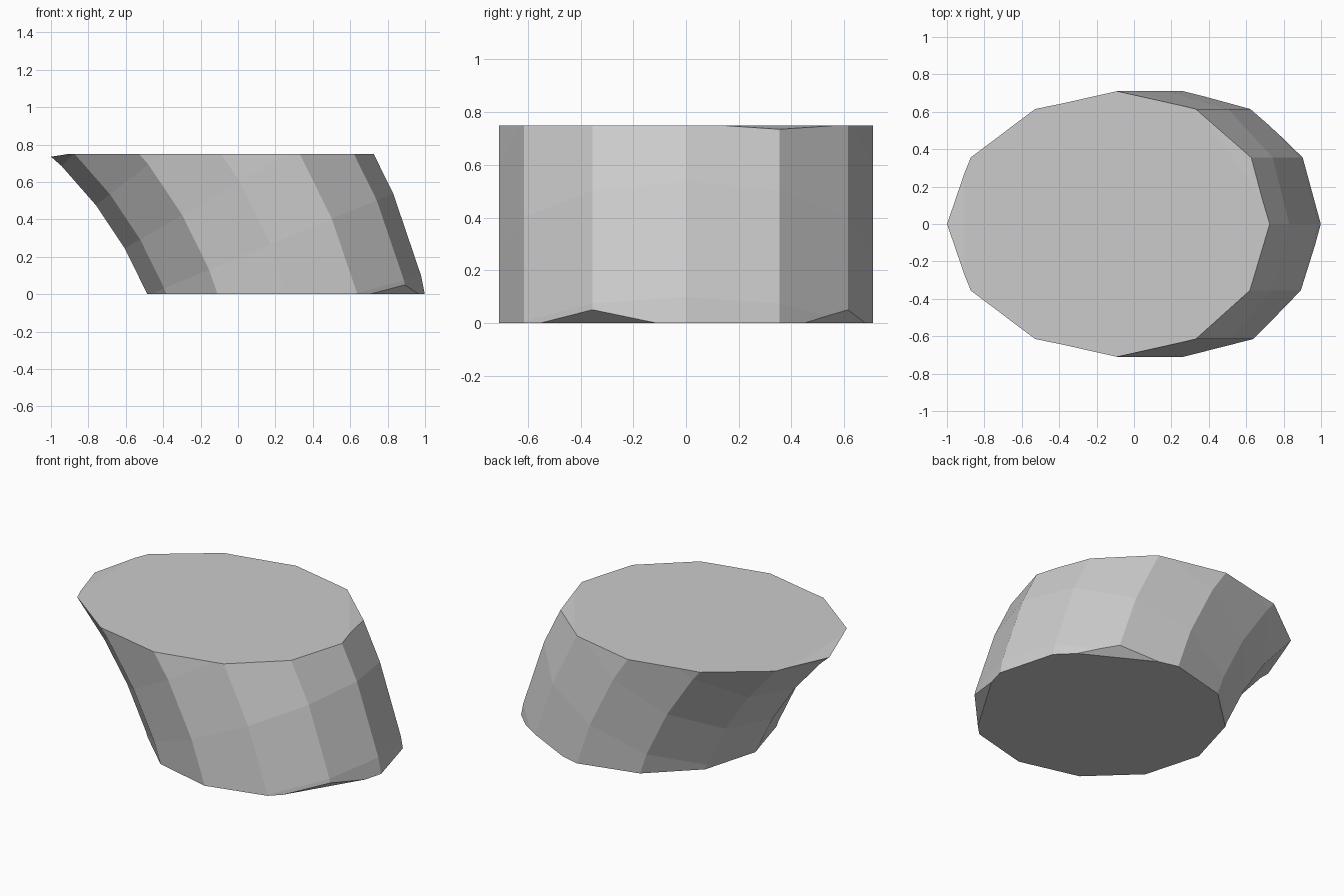
import bpy, bmesh
from math import sin, cos, radians, pi
from mathutils import Vector

if "Cube" in bpy.data.objects:
    bpy.data.objects.remove(bpy.data.objects["Cube"])

SIDES, BEND, TUBE = 12, 2.84, 0.71   # tube sides, bend radius, tube radius
CX, CZ, HEIGHT = -2.45, -0.82, 0.75  # bend centre and trimmed height

bm = bmesh.new()

# Bent twelve-sided tube, one ring every 7.5 degrees
rings = []
for k in range(10):
    t = radians(7.5 * k)
    ring = []
    for s in range(SIDES):
        a = 2 * pi * s / SIDES
        r = BEND + TUBE * cos(a)
        ring.append(bm.verts.new((CX + r * cos(t), TUBE * sin(a), CZ + r * sin(t))))
    rings.append(ring)
for lo, hi in zip(rings, rings[1:]):
    for s in range(SIDES):
        n = (s + 1) % SIDES
        bm.faces.new((lo[s], lo[n], hi[n], hi[s]))
bm.faces.new(rings[0][::-1])
bm.faces.new(rings[-1])
bmesh.ops.recalc_face_normals(bm, faces=bm.faces[:])


def trim(point, normal):
    """Remove everything on the normal's side and cap the opening."""
    geom = bm.verts[:] + bm.edges[:] + bm.faces[:]
    bmesh.ops.bisect_plane(bm, geom=geom, dist=1e-5, plane_co=point,
                           plane_no=normal, clear_outer=True)
    rim = [e for e in bm.edges if e.is_boundary]
    if rim:
        bmesh.ops.holes_fill(bm, edges=rim, sides=0)


# Flat bottom and top
trim(Vector((0, 0, 0)), Vector((0, 0, -1)))
trim(Vector((0, 0, HEIGHT)), Vector((0, 0, 1)))

# Small chipped corners: plane through an apex and two rim points
chips = [
    ((0.892, -0.355, 0.05), (0.703, -0.55, 0), (0.97, -0.11, 0)),
    ((0.622, 0.615, 0.05), (0.825, 0.44, 0), (0.383, 0.68, 0)),
    ((0.627, 0.355, 0.735), (0.68, 0.14, HEIGHT), (0.37, 0.58, HEIGHT)),
    ((-1.0, 0, 0.735), (-0.907, 0.28, HEIGHT), (-0.907, -0.28, HEIGHT)),
]
for apex, a, b in chips:
    p, q, r = Vector(apex), Vector(a), Vector(b)
    normal = (q - p).cross(r - p).normalized()
    if (normal.z > 0) != (p.z > HEIGHT / 2):
        normal = -normal
    trim(p, normal)

bmesh.ops.recalc_face_normals(bm, faces=bm.faces[:])
mesh = bpy.data.meshes.new("bent_tube_segment")
bm.to_mesh(mesh)
bm.free()
bpy.context.collection.objects.link(bpy.data.objects.new("bent_tube_segment", mesh))
